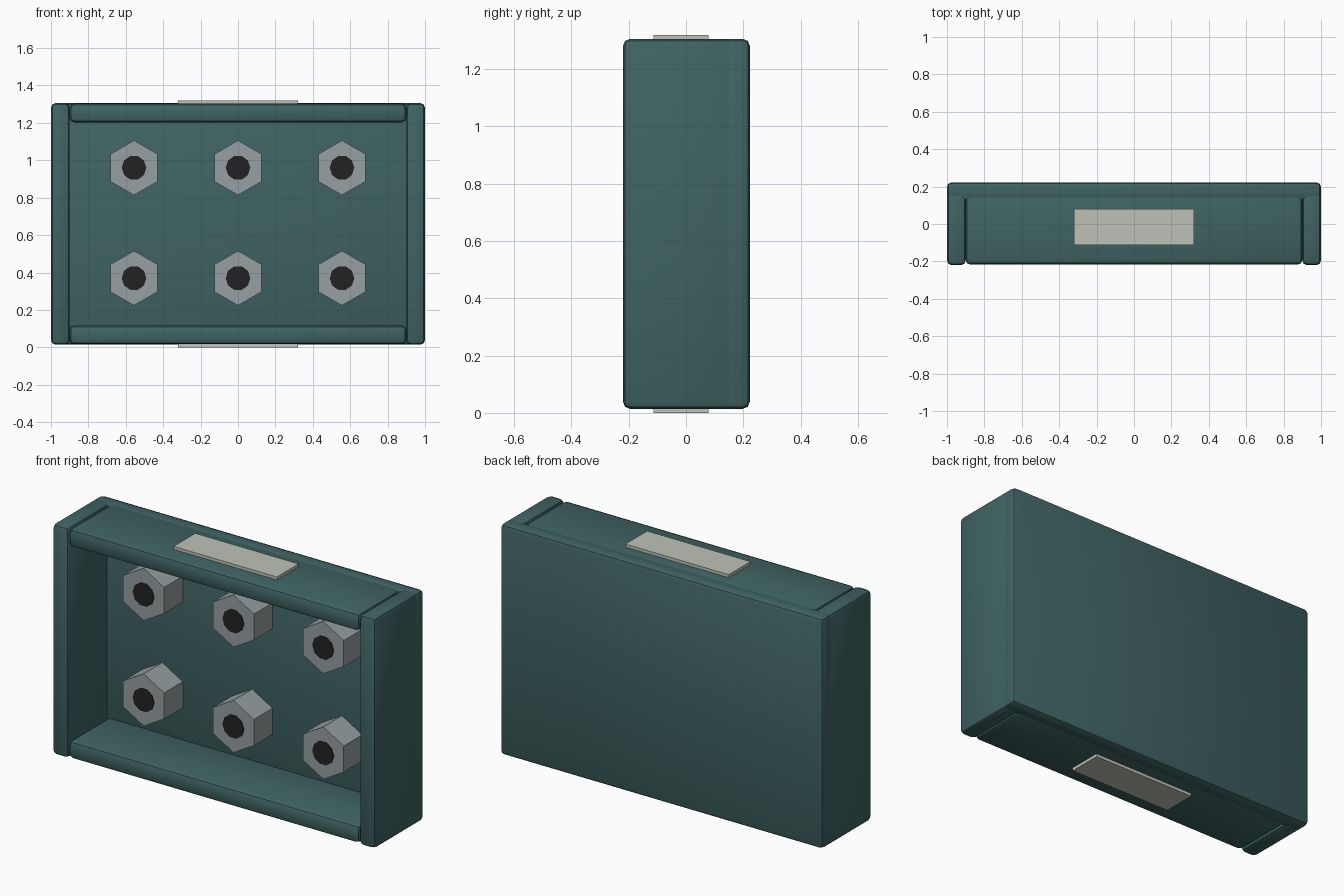
import bpy, math

if "Cube" in bpy.data.objects:
    bpy.data.objects.remove(bpy.data.objects["Cube"])


def material(name, rgb):
    m = bpy.data.materials.new(name)
    m.diffuse_color = (*rgb, 1)
    m.use_nodes = True
    m.node_tree.nodes["Principled BSDF"].inputs["Base Color"].default_value = m.diffuse_color
    return m


TEAL = material("dark teal", (0.051, 0.125, 0.125))
CREAM = material("pale cream", (0.51, 0.54, 0.47))
STEEL = material("grey steel", (0.305, 0.35, 0.355))
BLACK = material("black", (0.016, 0.016, 0.016))


def box(name, lo, hi, mat, bevel=0.0):
    """Box between two corners, with optional rounded edges."""
    bpy.ops.mesh.primitive_cube_add(size=1, location=[(a + b) / 2 for a, b in zip(lo, hi)])
    o = bpy.context.object
    o.name = name
    o.scale = [b - a for a, b in zip(lo, hi)]
    bpy.ops.object.transform_apply(location=False, rotation=False, scale=True)
    o.data.materials.append(mat)
    if bevel:
        mod = o.modifiers.new("rounded edges", "BEVEL")
        mod.width, mod.segments = bevel, 2
        bpy.ops.object.modifier_apply(modifier=mod.name)
        bpy.ops.object.shade_smooth_by_angle(angle=math.radians(35))
    return o


def rod(name, sides, radius, x, z, y0, y1, turn, mat):
    """Flat-sided prism lying along y."""
    bpy.ops.mesh.primitive_cylinder_add(vertices=sides, radius=radius, depth=y1 - y0,
                                        location=(x, (y0 + y1) / 2, z),
                                        rotation=(math.pi / 2, turn, 0))
    o = bpy.context.object
    o.name = name
    o.data.materials.append(mat)


# Case: back panel, side walls, top and bottom rails
Z0, Z1, R = 0.014, 1.306, 0.025
box("back_panel", (-1, 0.125, Z0), (1, 0.223, Z1), TEAL, R)
for s, side in ((-1, "left"), (1, "right")):
    xs = sorted((s * 0.9, s * 1.0))
    box(side + "_wall", (xs[0], -0.22, Z0), (xs[1], 0.18, Z1), TEAL, R)
box("top_rail", (-0.9, -0.217, 1.203), (0.9, 0.18, Z1 - 0.003), TEAL, R)
box("bottom_rail", (-0.9, -0.217, Z0 + 0.003), (0.9, 0.18, 0.117), TEAL, R)

# Label plates above and below
box("top_plate", (-0.32, -0.113, 1.298), (0.32, 0.079, 1.32), CREAM)
box("bottom_plate", (-0.32, -0.113, 0), (0.32, 0.079, 0.022), CREAM)

# Hex nuts with dark bores
for z in (0.37, 0.96):
    for x in (-0.556, 0, 0.556):
        rod("hex_nut", 6, 0.146, x, z, -0.04, 0.13, 0, STEEL)
        rod("nut_bore", 10, 0.066, x, z, -0.044, 0.0, math.pi / 10, BLACK)
